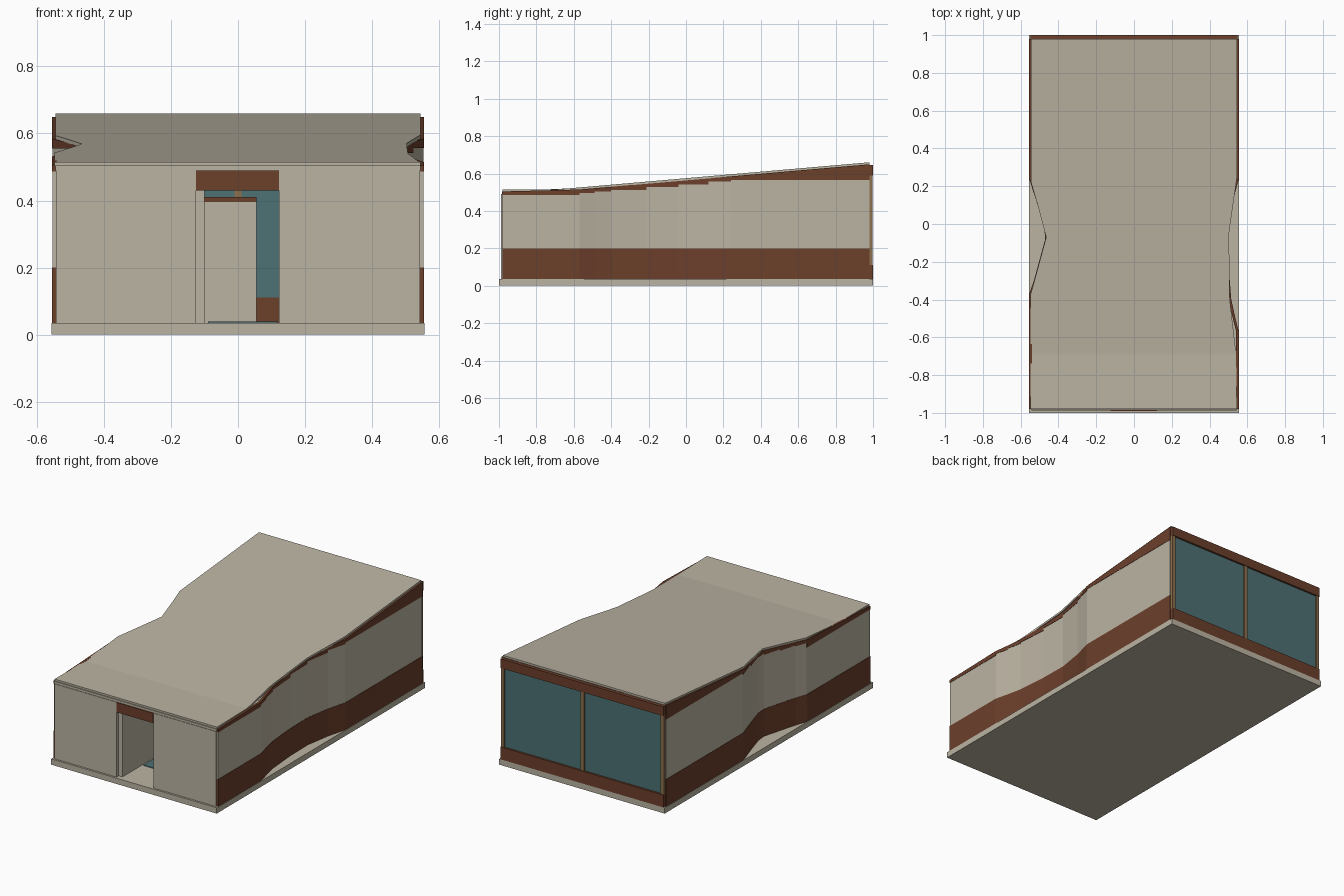
import bpy, bmesh

if "Cube" in bpy.data.objects:
    bpy.data.objects.remove(bpy.data.objects["Cube"])


def material(name, rgb):
    m = bpy.data.materials.new(name)
    m.diffuse_color = (*rgb, 1)
    m.use_nodes = True
    m.node_tree.nodes["Principled BSDF"].inputs["Base Color"].default_value = m.diffuse_color
    return m


CREAM = material("cream plaster", (0.50, 0.455, 0.365))
BROWN = material("red brown timber", (0.150, 0.050, 0.024))
GLASS = material("teal glass", (0.075, 0.165, 0.175))
WOOD = material("tan wood", (0.27, 0.16, 0.075))


def make(name, bm, mat):
    bmesh.ops.recalc_face_normals(bm, faces=bm.faces)
    me = bpy.data.meshes.new(name)
    bm.to_mesh(me)
    bm.free()
    me.materials.append(mat)
    ob = bpy.data.objects.new(name, me)
    bpy.context.collection.objects.link(ob)
    return ob


def hexa(bm, bottom, top):
    v = [bm.verts.new(p) for p in bottom + top]
    for f in ((3, 2, 1, 0), (4, 5, 6, 7), (0, 1, 5, 4),
              (1, 2, 6, 5), (2, 3, 7, 6), (3, 0, 4, 7)):
        bm.faces.new([v[i] for i in f])


def box(name, mat, x0, x1, y0, y1, z0, z1):
    bm = bmesh.new()
    ring = [(x0, y0), (x1, y0), (x1, y1), (x0, y1)]
    hexa(bm, [(x, y, z0) for x, y in ring], [(x, y, z1) for x, y in ring])
    return make(name, bm, mat)


def roof_z(y):
    return 0.515 + max(0, y + 0.69) * 0.145 / 1.67


def lookup(path, y):
    for (xa, ya), (xb, yb) in zip(path, path[1:]):
        if ya <= y <= yb:
            return xa + (xb - xa) * (y - ya) / (yb - ya)
    return path[-1][0]


# Curving side walls in three layers: base band, plaster, stepped top band
def side_wall(side, path, sign):
    def band(name, mat, low, high, inset, thick):
        bm = bmesh.new()
        for (xa, ya), (xb, yb) in zip(path, path[1:]):
            oa, ob = xa - sign * inset, xb - sign * inset
            ring = [(oa, ya), (ob, yb), (ob - sign * thick, yb), (oa - sign * thick, ya)]
            hexa(bm, [(x, y, low(ya)) for x, y in ring],
                 [(x, y, high(y, ya)) for x, y in ring])
        make(side + name, bm, mat)

    def step(ya):
        return min(0.565, roof_z(ya) - 0.029)

    band("_wall_base_band", BROWN, lambda a: 0.035, lambda y, a: 0.20, 0.0, 0.014)
    band("_wall_plaster", CREAM, lambda a: 0.20, lambda y, a: step(a), 0.002, 0.011)
    band("_wall_top_band", BROWN, step, lambda y, a: roof_z(y) - 0.011, 0.0, 0.014)


right_path = [(0.555, -0.98), (0.555, -0.57), (0.535, -0.49), (0.515, -0.40),
              (0.50, -0.21), (0.497, -0.04), (0.523, 0.12), (0.555, 0.24), (0.555, 0.98)]
left_path = [(-0.555, -0.98), (-0.555, -0.37), (-0.53, -0.30), (-0.50, -0.19),
             (-0.47, -0.08), (-0.475, -0.02), (-0.51, 0.10), (-0.555, 0.24), (-0.555, 0.98)]
side_wall("right", right_path, 1)
side_wall("left", left_path, -1)

# Floor slab
box("floor_slab", CREAM, -0.557, 0.557, -1, 1, 0, 0.035)

# Roof sheet: flat at the front, rising to the back, edges following the walls
right_edge = [(0.545, -0.98), (0.54, -0.68), (0.507, -0.40), (0.503, -0.05),
              (0.54, 0.21), (0.545, 0.25), (0.545, 0.98)]
left_edge = [(-0.547, -0.98), (-0.547, -0.37), (-0.53, -0.31), (-0.465, -0.07),
             (-0.51, 0.10), (-0.545, 0.22), (-0.545, 0.98)]
ys = sorted({y for _, y in right_edge + left_edge} | {-0.69})
bm = bmesh.new()
rings = []
for y in ys:
    xl, xr, z = lookup(left_edge, y), lookup(right_edge, y), roof_z(y)
    rings.append([bm.verts.new(p) for p in
                  ((xl, y, z - 0.012), (xr, y, z - 0.012), (xr, y, z), (xl, y, z))])
for a, b in zip(rings, rings[1:]):
    for i in range(4):
        j = (i + 1) % 4
        bm.faces.new((a[i], a[j], b[j], b[i]))
bm.faces.new(rings[0])
bm.faces.new(rings[-1])
make("roof", bm, CREAM)

# Front wall with doorway
box("front_wall_left", CREAM, -0.543, -0.125, -0.988, -0.968, 0.035, 0.49)
box("front_wall_right", CREAM, 0.123, 0.543, -0.988, -0.968, 0.035, 0.49)
box("front_lintel", BROWN, -0.125, 0.123, -0.99, -0.968, 0.43, 0.49)
box("front_fascia", CREAM, -0.545, 0.545, -0.985, -0.968, 0.49, 0.504)

# Interior hall seen through the doorway
box("hall_wall", CREAM, -0.125, -0.10, -0.968, -0.10, 0.035, 0.43)
box("inner_partition", CREAM, -0.10, 0.055, 0.28, 0.30, 0.035, 0.395)
box("inner_partition_cap", BROWN, -0.10, 0.055, 0.28, 0.30, 0.395, 0.41)
box("hall_floor_panel", GLASS, -0.09, 0.12, -0.78, -0.30, 0.035, 0.039)

# Glazed back wall
box("back_sill", BROWN, -0.548, 0.548, 0.978, 1.0, 0.035, 0.11)
box("back_beam", BROWN, -0.548, 0.548, 0.978, 1.0, 0.59, 0.646)
box("back_glass", GLASS, -0.54, 0.54, 0.981, 0.988, 0.11, 0.59)
for name, x in (("left", -0.537), ("middle", 0.0), ("right", 0.537)):
    box("back_post_" + name, WOOD, x - 0.011, x + 0.011, 0.978, 0.996, 0.11, 0.59)
